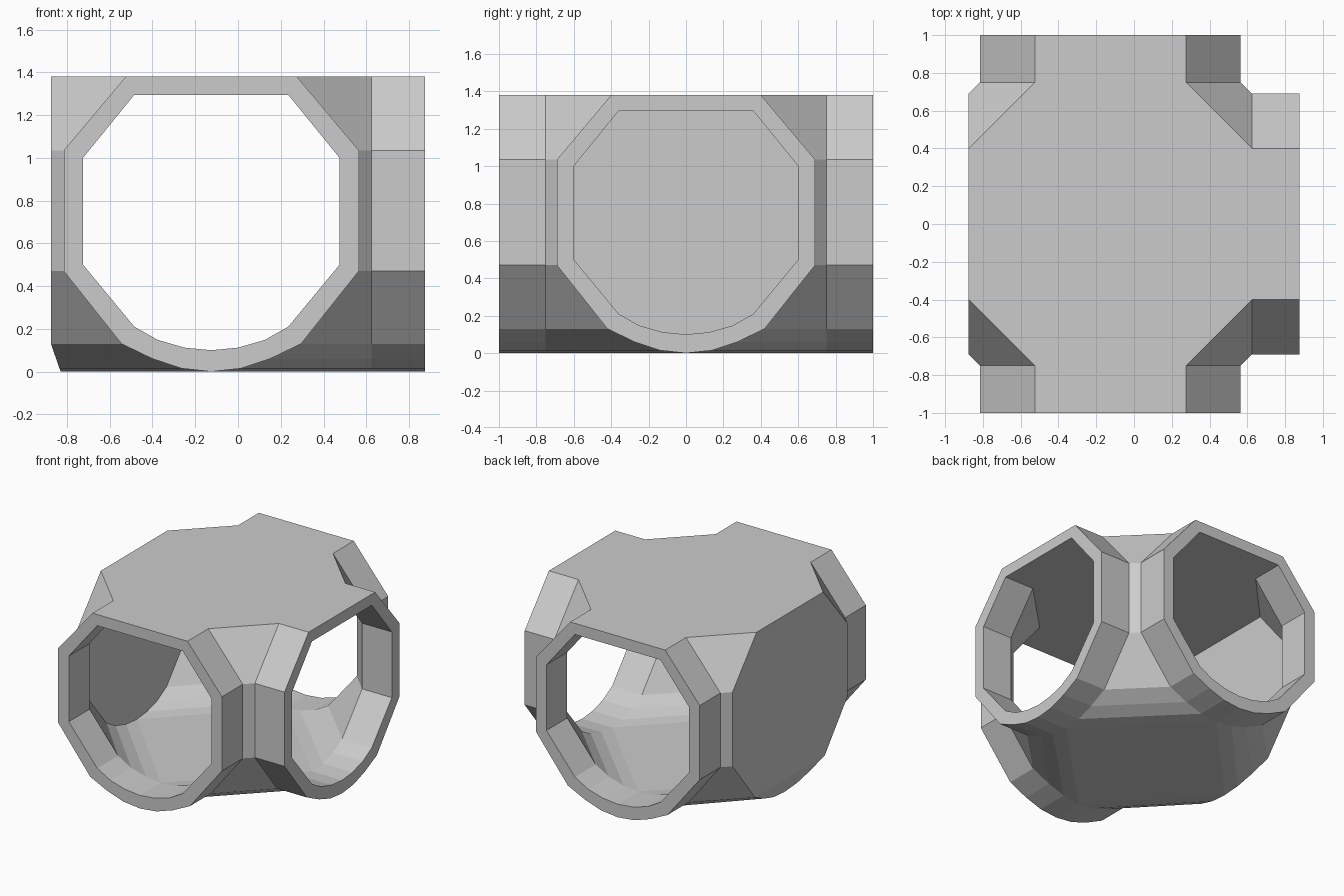
import bpy, bmesh
from math import cos, sin, pi

if "Cube" in bpy.data.objects:
    bpy.data.objects.remove(bpy.data.objects["Cube"])

CX = -0.125                      # centre of the junction
MID, END = 0.75, 1.0             # where the arms begin and end
# half profiles (half width, height), from the top down to the bottom centre
OUTER = [(.40, 1.38), (.69, 1.035), (.69, .47), (.42, .13), (.275, .06), (.14, .015), (0, 0)]
INNER = [(.36, 1.295), (.60, 1.0), (.60, .5), (.36, .21), (.25, .148), (.125, .112), (0, .10)]
LEFT = 2                         # the closed side
N = len(OUTER)

bm = bmesh.new()


def ring(profile, k, dist, taper=0):
    """Closed profile loop facing direction k (quarter turns from +x)."""
    c, s = round(cos(k * pi / 2)), round(sin(k * pi / 2))
    loop = profile + [(-h, z) for h, z in profile[-2::-1]]
    verts = []
    for h, z in loop:
        d = dist - taper * max(0, 1 - z / .13)
        verts.append(bm.verts.new((CX + c * d - s * h, s * d + c * h, z)))
    return verts


def bridge(a, b):
    n = len(a)
    for i in range(n):
        j = (i + 1) % n
        bm.faces.new((a[i], a[j], b[j], b[i]))


def shell(profile, left_dist, taper):
    """Junction body with three open arms; returns the arm end loops."""
    rings = [ring(profile, k, left_dist if k == LEFT else MID, taper if k == LEFT else 0)
             for k in range(4)]
    # slanted corners between neighbouring arms
    for k in range(4):
        a, b = rings[k], rings[(k + 1) % 4]
        for i in range(N - 1):
            bm.faces.new((a[i], a[i + 1], b[-2 - i], b[-1 - i]))
    # roof and floor
    bm.faces.new([v for r in rings for v in (r[-1], r[0])])
    bm.faces.new([r[N - 1] for r in rings])
    # closed left wall, with its tucked-in lower lip
    w = rings[LEFT]
    bm.faces.new(w[:4] + w[-4:])
    bm.faces.new(w[3:-3])
    # arms
    ends = []
    for k in (0, 1, 3):
        e = ring(profile, k, END)
        bridge(rings[k], e)
        ends.append(e)
    return ends


outer_ends = shell(OUTER, MID, .045)
inner_ends = shell(INNER, MID - .02, 0)
# rims joining the outside to the inside
for a, b in zip(outer_ends, inner_ends):
    bridge(a, b)

bmesh.ops.recalc_face_normals(bm, faces=bm.faces[:])
mesh = bpy.data.meshes.new("tunnel_junction")
bm.to_mesh(mesh)
bm.free()
obj = bpy.data.objects.new("tunnel_junction", mesh)
bpy.context.collection.objects.link(obj)
